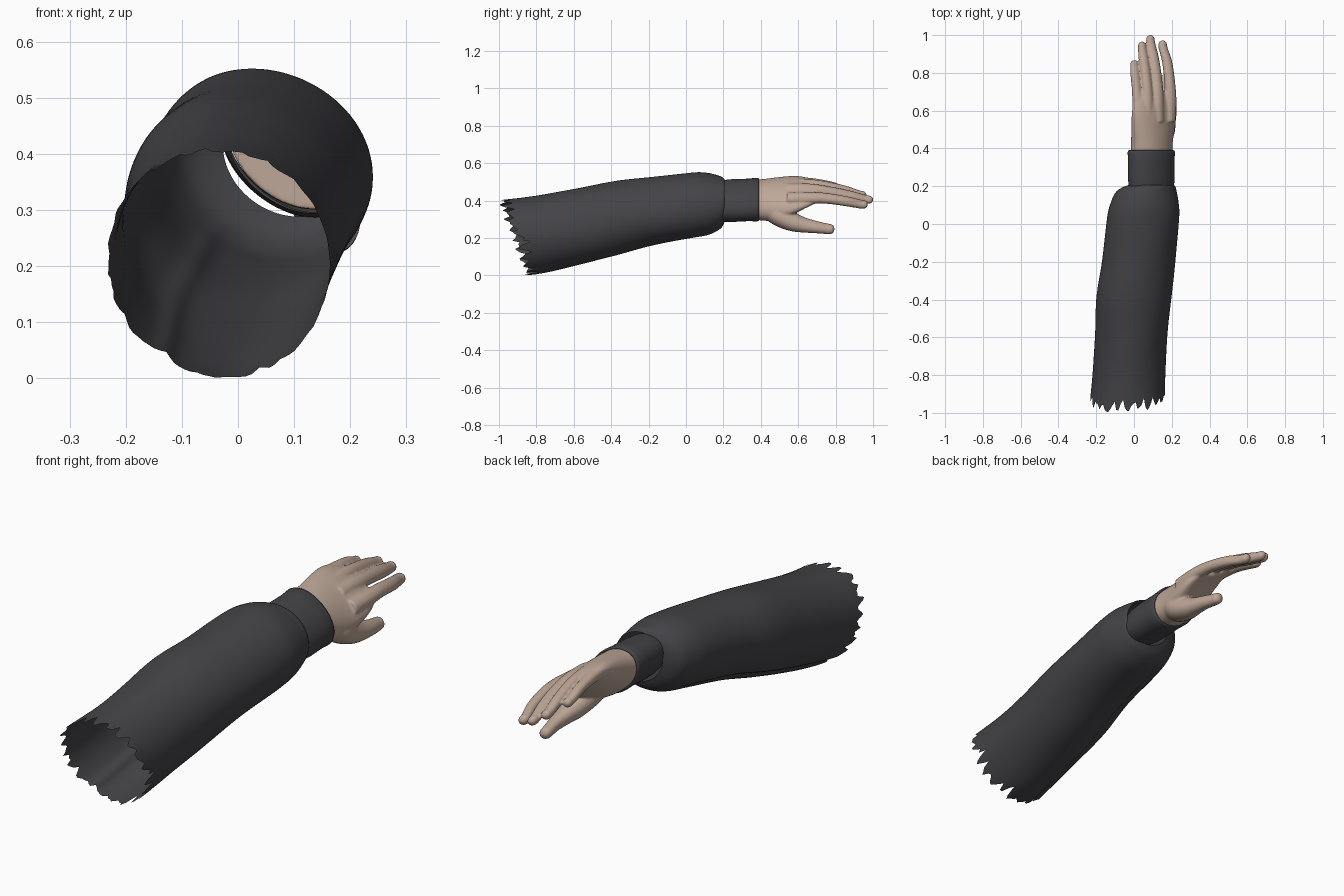
import bpy, bmesh, math, random

random.seed(11)
if "Cube" in bpy.data.objects:
    bpy.data.objects.remove(bpy.data.objects["Cube"], do_unlink=True)


def make_material(name, color):
    mat = bpy.data.materials.new(name)
    mat.use_nodes = True
    mat.diffuse_color = color
    mat.node_tree.nodes["Principled BSDF"].inputs["Base Color"].default_value = color
    return mat


cloth = make_material("charcoal cloth", (0.057, 0.055, 0.062, 1))
skin = make_material("warm skin", (0.52, 0.39, 0.315, 1))


def sample(stations, y):
    """Smooth curve through stations, each (y, value, value, ...)."""
    last = len(stations) - 1
    i = 0
    while i < last - 1 and y > stations[i + 1][0]:
        i += 1
    p, q = stations[i], stations[i + 1]
    before, after = stations[max(i - 1, 0)], stations[min(i + 2, last)]
    h = q[0] - p[0]
    t = min(max((y - p[0]) / h, 0), 1)
    values = []
    for k in range(1, len(p)):
        m0 = (q[k] - before[k]) / (q[0] - before[0]) * h
        m1 = (after[k] - p[k]) / (after[0] - p[0]) * h
        a, b = p[k], q[k]
        values.append(a + t * (m0 + t * (3 * (b - a) - 2 * m0 - m1
                                         + t * (2 * (a - b) + m0 + m1))))
    return values


def oval(bounds, skew, angle, scale=1):
    """Point on a slanted oval that fills the bounds (x min, x max, z min, z max)."""
    x0, x1, z0, z1 = bounds
    x = (x0 + x1) / 2 + (x1 - x0) / 2 * math.cos(angle) * scale
    z = (z0 + z1) / 2 + (z1 - z0) / 2 * math.sin(angle + skew) * scale
    return x, z


def bridge(bm, rings, capped):
    n = len(rings[0])
    for a, b in zip(rings, rings[1:]):
        for j in range(n):
            k = (j + 1) % n
            bm.faces.new((a[j], a[k], b[k], b[j]))
    if capped:
        bm.faces.new(rings[0][::-1])
        bm.faces.new(rings[-1])


def finish(name, bm, mat):
    bmesh.ops.recalc_face_normals(bm, faces=bm.faces)
    mesh = bpy.data.meshes.new(name)
    bm.to_mesh(mesh)
    bm.free()
    mesh.materials.append(mat)
    mesh.shade_smooth()
    obj = bpy.data.objects.new(name, mesh)
    bpy.context.collection.objects.link(obj)
    return obj


# Sleeve: y, x min, x max, z min, z max
SLEEVE = [
    (-1.0, -.243, .165, -.01, .402),
    (-.8, -.22, .166, .008, .425),
    (-.6, -.207, .176, .05, .462),
    (-.4, -.2, .197, .1, .502),
    (-.2, -.168, .217, .155, .525),
    (.05, -.14, .24, .203, .552),
    (.12, -.12, .235, .217, .548),
    (.17, -.095, .226, .24, .535),
    (.195, -.06, .22, .262, .525),
    (.207, -.027, .212, .288, .513),
]
SIDES, ROWS = 112, 44
bm = bmesh.new()
# Torn edge: uneven teeth, reaching farther on top than below
torn = []
for j in range(SIDES):
    angle = math.tau * j / SIDES
    if j % 5 == 0:
        depth = random.choice((.035, .05, .08))
    tooth = abs(j % 5 - 2.5) / 2.5 * depth
    torn.append(-.93 - .072 * math.sin(angle - .1) + tooth
                + random.uniform(-.012, .012))
rings = []
for i in range(ROWS + 1):
    u = 1 - (1 - i / ROWS) ** 1.6
    ring = []
    for j in range(SIDES):
        angle = math.tau * j / SIDES
        edge = max(torn[j], -.998)
        y = edge + (SLEEVE[-1][0] - edge) * u
        # Sewn seam along the underside and soft cloth folds
        fade = min(1, max(0, (.2 - y) * 5))
        seam = .05 * math.exp(-((angle - 4.13) / .1) ** 2)
        fold = .01 * math.sin(3 * angle + 8 * y) * math.sin(5 * y + angle)
        skew = -.12 - .1 * y
        x, z = oval(sample(SLEEVE, y), skew, angle, 1 - fade * (seam - fold))
        ring.append(bm.verts.new((x, y, max(z, 0))))
    rings.append(ring)
bridge(bm, rings, False)
finish("sleeve", bm, cloth)

# Cuff: tight band with the far lip turned inward
bm = bmesh.new()
rings = []
for y, inset in ((.16, .012), (.2, .003), (.25, 0), (.33, .001), (.38, -.002),
                 (.39, .002), (.391, .008), (.38, .012), (.3, .013)):
    rise = (y - .2) * .04
    box = (-.032 + inset, .215 - inset, .284 + inset + rise, .513 - inset + rise)
    ring = []
    for j in range(64):
        x, z = oval(box, -.39, math.tau * j / 64)
        ring.append(bm.verts.new((x, y, z)))
    rings.append(ring)
bridge(bm, rings, False)
finish("cuff", bm, cloth)

# Hand: overlapping closed forms fused into one smooth skin
bm = bmesh.new()


def limb(stations, section, rows=16, sides=24):
    first, end = stations[0][0], stations[-1][0]
    rings = []
    for i in range(rows + 1):
        y = first + (end - first) * i / rows
        box, skew = section(sample(stations, y))
        ring = []
        for j in range(sides):
            x, z = oval(box, skew, math.tau * j / sides)
            ring.append(bm.verts.new((x, y, z)))
        rings.append(ring)
    bridge(bm, rings, True)


def digit_section(values):
    x, z, r = values
    return (x - r, x + r, z - r, z + r), -.15


def digit(points, tip):
    """Tapered finger through (y, x, z, radius) with a rounded tip."""
    y, x, z, r = points[-1]
    cap = [(y + (tip - y) * t, x, z, r * math.sqrt(1 - t * t) + .001)
           for t in (.45, .8, 1)]
    limb(points + cap, digit_section, rows=44)


# Palm: y, x min, x max, z min, z max, skew
PALM = [
    (.36, -.019, .203, .3, .51, -.39),
    (.42, -.016, .204, .292, .516, -.42),
    (.5, -.014, .215, .298, .526, -.6),
    (.58, -.012, .225, .33, .532, -.8),
    (.64, -.003, .224, .36, .525, -.94),
    (.7, .02, .205, .388, .505, -1.05),
]
limb(PALM, lambda v: (v[:4], v[4]), sides=40)

# Fingers, then thumb
digit([(.54, .022, .494, .03), (.64, .02, .495, .029), (.72, .014, .488, .026),
       (.79, .006, .474, .025), (.84, .002, .459, .022)], .87)
digit([(.54, .074, .486, .032), (.65, .073, .485, .031), (.74, .068, .477, .028),
       (.86, .053, .451, .027), (.935, .043, .43, .023)], .968)
digit([(.54, .127, .459, .033), (.66, .126, .459, .032), (.76, .121, .448, .029),
       (.88, .104, .425, .028), (.97, .087, .405, .023)], 1.004)
digit([(.54, .188, .412, .032), (.65, .193, .414, .032), (.74, .19, .413, .029),
       (.86, .175, .396, .027), (.94, .152, .38, .024)], .975)
digit([(.41, .13, .362, .052), (.48, .148, .332, .067), (.56, .162, .294, .057),
       (.63, .172, .271, .042), (.7, .174, .258, .033),
       (.765, .167, .248, .028)], .796)
hand = finish("hand", bm, skin)
fuse = hand.modifiers.new("fuse", "REMESH")
fuse.mode = "VOXEL"
fuse.voxel_size = .005
fuse.use_smooth_shade = True
relax = hand.modifiers.new("relax", "SMOOTH")
relax.factor = .5
relax.iterations = 8
